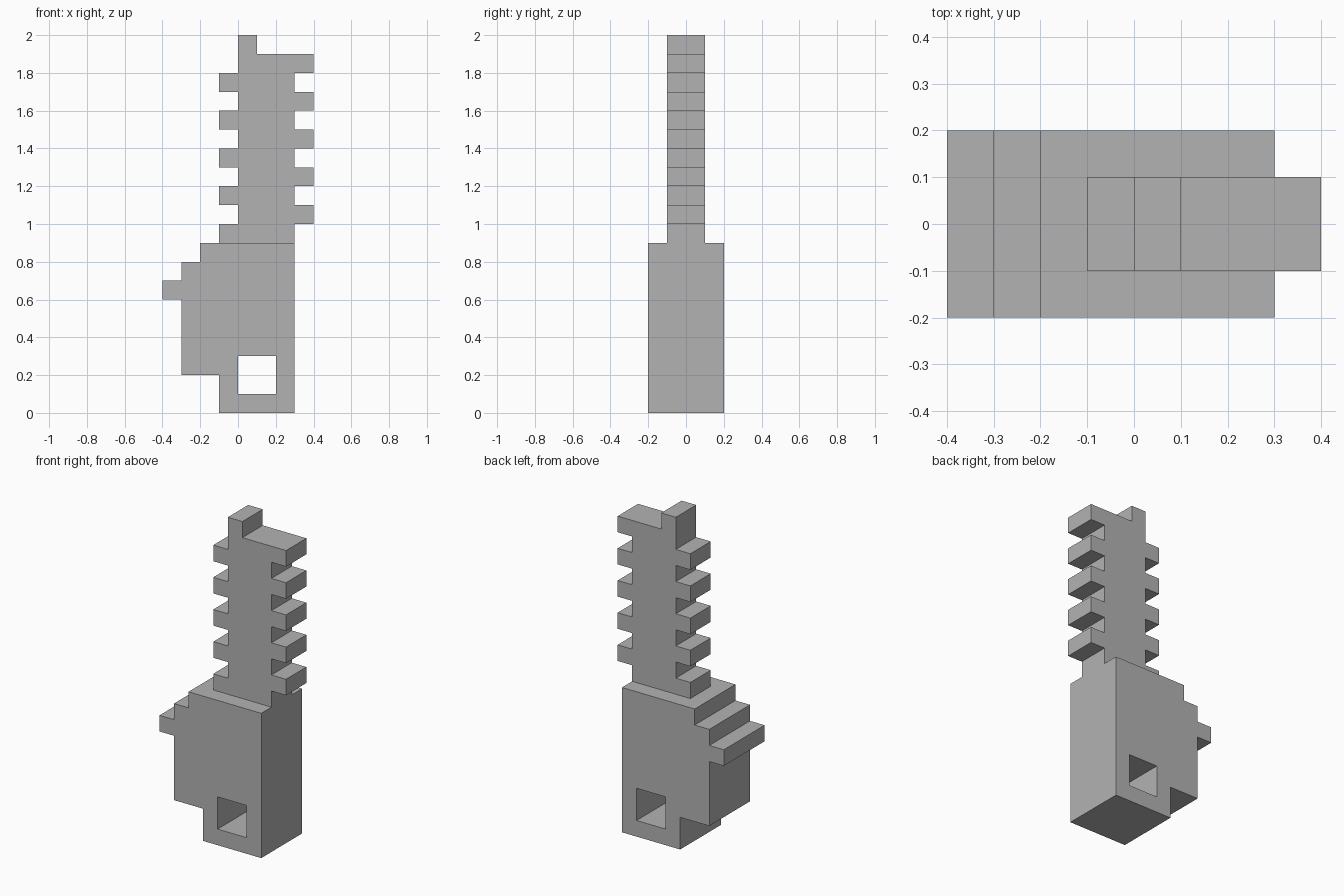
import bpy
import bmesh

cube = bpy.data.objects.get("Cube")
if cube:
    bpy.data.objects.remove(cube, do_unlink=True)

U = 0.1  # one grid step

grey = bpy.data.materials.new("plain_grey")
grey.use_nodes = True
colour = (0.45, 0.45, 0.45, 1.0)
grey.diffuse_color = colour
grey.node_tree.nodes["Principled BSDF"].inputs["Base Color"].default_value = colour


def slab(name, loops, half_depth):
    """Fill front outlines (extra loops are holes) and extrude them along y."""
    bm = bmesh.new()
    edges = []
    for loop in loops:
        verts = [bm.verts.new((x * U, -half_depth * U, z * U)) for x, z in loop]
        edges += [bm.edges.new((a, b)) for a, b in zip(verts, verts[1:] + verts[:1])]
    bmesh.ops.triangle_fill(bm, edges=edges, use_beauty=True, normal=(0, -1, 0))
    result = bmesh.ops.extrude_face_region(bm, geom=bm.faces[:], use_keep_orig=True)
    moved = [g for g in result["geom"] if isinstance(g, bmesh.types.BMVert)]
    bmesh.ops.translate(bm, verts=moved, vec=(0, 2 * half_depth * U, 0))
    bmesh.ops.recalc_face_normals(bm, faces=bm.faces[:])
    mesh = bpy.data.meshes.new(name)
    bm.to_mesh(mesh)
    bm.free()
    mesh.materials.append(grey)
    obj = bpy.data.objects.new(name, mesh)
    bpy.context.collection.objects.link(obj)
    return obj


# Handle: stepped block with a square hole through it
handle = [(-1, 0), (3, 0), (3, 9), (-2, 9), (-2, 8), (-3, 8),
          (-3, 7), (-4, 7), (-4, 6), (-3, 6), (-3, 2), (-1, 2)]
hole = [(0, 1), (2, 1), (2, 3), (0, 3)]
slab("handle", [handle, hole], 2)

# Blade: teeth alternate between the two edges, with a small tip on top
right_edge, left_edge = [(3, 9)], []
for z in range(10, 20, 2):
    right_edge += [(3, z), (4, z), (4, z + 1), (3, z + 1)]
    left_edge += [(0, z - 1), (-1, z - 1), (-1, z), (0, z)]
right_edge.pop()  # top tooth runs flush into the shoulder
tip = [(1, 19), (1, 20), (0, 20)]
left_edge.pop(0)  # lowest tooth starts at the blade base
slab("blade", [right_edge + tip + left_edge[::-1]], 1)
